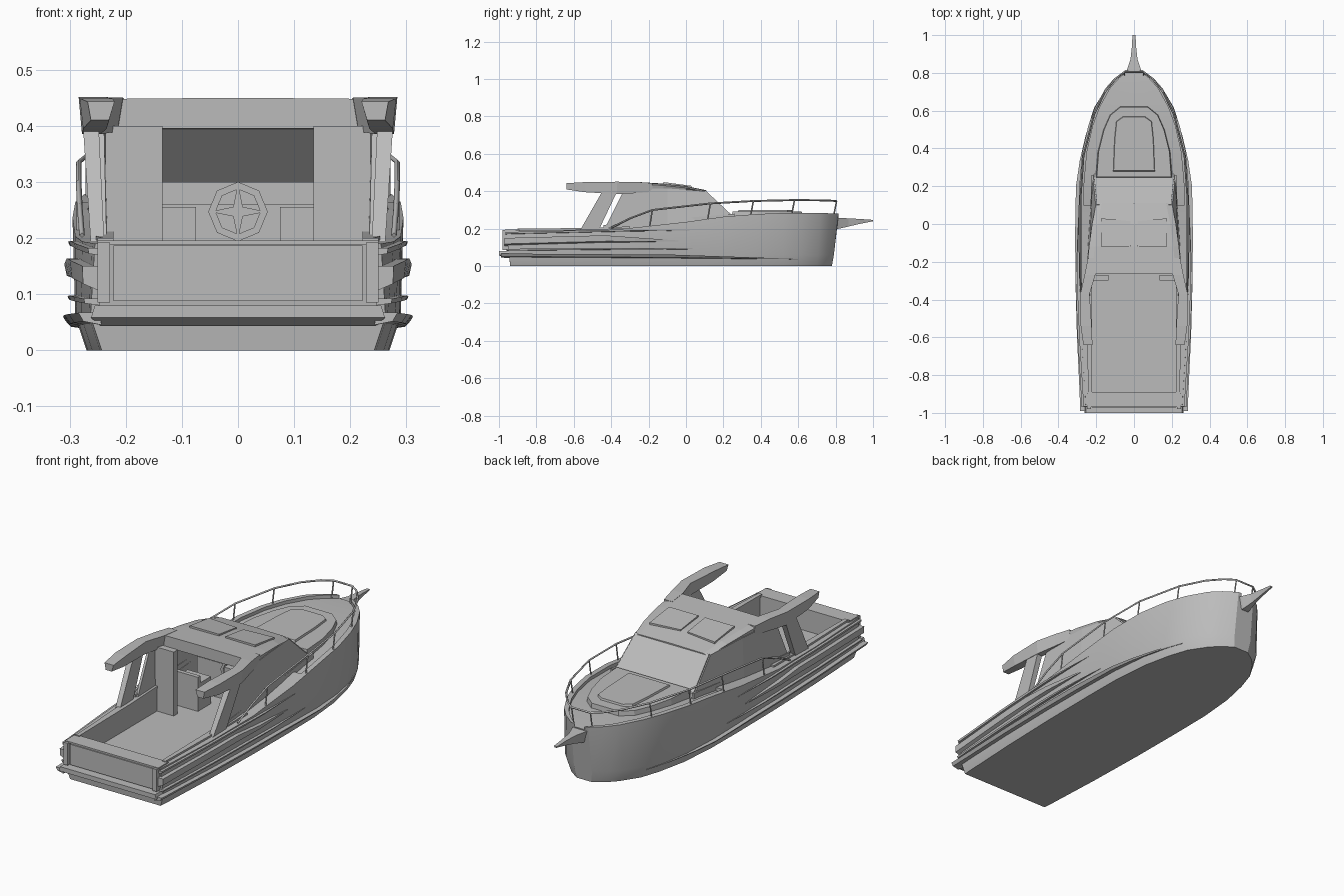
import bpy, bmesh, math
from mathutils import Vector

if "Cube" in bpy.data.objects:
    bpy.data.objects.remove(bpy.data.objects["Cube"])

grey = bpy.data.materials.new("light grey paint")
grey.use_nodes = True
GREY = (0.5, 0.5, 0.5, 1)
grey.diffuse_color = GREY
grey.node_tree.nodes["Principled BSDF"].inputs["Base Color"].default_value = GREY


def finish(name, bm, smooth=False):
    bmesh.ops.remove_doubles(bm, verts=bm.verts, dist=0.0003)
    bmesh.ops.recalc_face_normals(bm, faces=bm.faces)
    mesh = bpy.data.meshes.new(name)
    bm.to_mesh(mesh)
    bm.free()
    mesh.materials.append(grey)
    ob = bpy.data.objects.new(name, mesh)
    bpy.context.collection.objects.link(ob)
    if smooth:
        bpy.ops.object.select_all(action='DESELECT')
        ob.select_set(True)
        bpy.context.view_layer.objects.active = ob
        bpy.ops.object.shade_smooth_by_angle(angle=math.radians(25))
    return ob


def loft(name, rings, smooth=False):
    """Skin a row of closed rings and cap both ends."""
    bm = bmesh.new()
    rows = [[bm.verts.new(p) for p in ring] for ring in rings]
    n = len(rows[0])
    for a, b in zip(rows, rows[1:]):
        for i in range(n):
            j = (i + 1) % n
            bm.faces.new((a[i], a[j], b[j], b[i]))
    bm.faces.new(rows[0])
    bm.faces.new(rows[-1])
    return finish(name, bm, smooth)


def whole(half):
    """Complete a half ring that starts and ends on the centre line."""
    return half + [(-x, y, z) for x, y, z in reversed(half[1:-1])]


def sided(name, rings):
    for side, s in (("left", 1), ("right", -1)):
        loft(side + "_" + name, [[(s * x, y, z) for x, y, z in r] for r in rings])


def ring_box(x0, x1, y0, y1, z):
    return [(x0, y0, z), (x1, y0, z), (x1, y1, z), (x0, y1, z)]


def box(name, x0, x1, y0, y1, z0, z1, pair=False):
    rings = [ring_box(x0, x1, y0, y1, z) for z in (z0, z1)]
    if pair:
        sided(name, rings)
    else:
        loft(name, rings)


def slab(name, half, z0, z1, inset=0.0):
    """Raised symmetric deck panel with slightly sloping sides."""
    out = [(x, y) for x, y in half] + [(-x, y) for x, y in reversed(half)]
    k = 1 - inset
    cy = sum(p[1] for p in out) / len(out)
    loft(name, [[(x, y, z0) for x, y in out],
                [(x * k, cy + (y - cy) * k, z1) for x, y in out]])


# Hull stations: y, sheer half width, sheer height, bottom half width
LINES = [(-0.96, .255, .190, .243), (-0.6, .278, .194, .26), (-0.3, .290, .203, .268),
         (0.0, .295, .236, .27), (0.2, .290, .264, .268), (0.38, .274, .278, .252),
         (0.52, .242, .284, .222), (0.62, .205, .285, .19), (0.72, .15, .284, .135),
         (0.77, .105, .282, .095), (0.815, .045, .280, .04)]


def line(y):
    y = min(max(y, LINES[0][0]), LINES[-1][0])
    for a, b in zip(LINES, LINES[1:]):
        if y <= b[0]:
            t = (y - a[0]) / (b[0] - a[0])
            return [p + (q - p) * t for p, q in zip(a, b)][1:]


def hull_x(y, z):
    d, s, b = line(y)
    if z < .06:
        return b + .02 * z / .06
    return b + .02 + (d - b - .02) * (z - .06) / (s - .06)


def section(y, kind):
    d, s, b = line(y)
    inner, floor = {"solid": (.225, s), "well": (.225, .09),
                    "deck": (d - min(.025, d * .4), s - .016)}[kind]
    flare = .02 * min(1, b / .1)
    rake = .035 * max(0, (y - .6) / .215) - (.02 if y < -.9 else 0)
    return whole([(0, y - rake, 0), (b, y - rake, 0), (b + flare, y - rake * .7, .06),
                  (d, y, s), (inner, y, s), (inner, y, floor), (0, y, floor)])


# Hull with sunken cockpit and recessed foredeck
plan = [(-.96, "solid"), (-.89, "solid"), (-.89, "well"), (-.6, "well"), (-.3, "well"),
        (0, "well"), (.1, "well"), (.1, "deck"), (.2, "deck"), (.38, "deck"), (.52, "deck"),
        (.62, "deck"), (.72, "deck"), (.77, "deck"), (.815, "deck")]
loft("hull", [section(y, k) for y, k in plan], True)


# Rubbing strips along the topsides
def strip(name, y0, y1, za, zb, high, out):
    rings = []
    for i in range(13):
        t = i / 12
        y, z = y0 + (y1 - y0) * t, za + (zb - za) * t
        o = out * min(1, 3.5 * (1 - t) + .12)
        h = high * min(1, 2 * (1 - t) + .15)
        x0, x1 = hull_x(y, z), hull_x(y, z + h)
        rings.append([(x0 - .015, y, z), (x0 + o * .8, y, z + h * .3),
                      (x1 + o, y, z + h), (x1 - .015, y, z + h)])
    sided(name, rings)


strip("chine_strip", -.99, .6, .045, .035, .022, .022)
strip("spray_strip", -.96, .1, .08, .09, .012, .014)
strip("fender_strip", -.97, -.04, .105, .13, .045, .02)
strip("sheer_strip", -.965, .02, .168, .19, .014, .012)

# Stern: swim platform, transom panel, corner posts, coaming caps
loft("swim_platform", [ring_box(-.245, .245, -.97, -.9, .043),
                       ring_box(-.262, .262, -1, -.9, .058),
                       ring_box(-.255, .255, -1, -.9, .08)])
box("transom_panel", -.222, .222, -.972, -.93, .088, .187)
box("transom_cap", -.25, .25, -.968, -.89, .188, .196)
box("transom_post", .228, .25, -.98, -.94, .085, .192, True)
sided("coaming_cap", [ring_box(.222, .25, -.9, -.895, z) for z in (.19, .2)])
sided("cockpit_coaming", [[(.222, y, z), (x, y, z), (x, y, z + .012), (.222, y, z + .012)]
                          for y, x, z in ((-.9, .24, .188), (-.5, .255, .192), (-.3, .262, .2))])

# Foredeck trunk and hatch
slab("foredeck_trunk", [(.205, .24), (.195, .38), (.165, .5), (.13, .58), (.075, .625)],
     .24, .291, .04)
slab("foredeck_hatch", [(.112, .275), (.105, .45), (.095, .545), (.06, .57)], .285, .3, .04)

# Bow pulpit, tapering to a point
loft("bow_pulpit", [[(-w, y, zt), (w, y, zt), (w * .5, y, zb), (-w * .5, y, zb)]
                    for y, w, zt, zb in ((.77, .05, .26, .195), (.82, .036, .258, .2),
                                         (.87, .019, .255, .212), (.93, .012, .252, .226),
                                         (1.0, .008, .247, .24))])


# Cabin shell panels
def panel(name, quads, thick=.012):
    bm = bmesh.new()
    for q in quads:
        bm.faces.new([bm.verts.new(p) for p in q])
    ob = finish(name, bm)
    mod = ob.modifiers.new("thickness", 'SOLIDIFY')
    mod.thickness = thick
    mod.offset = 0


for side, s in (("left", 1), ("right", -1)):
    low = [(s * .213, .26, .25), (s * .237, -.1, .21), (s * .24, -.44, .19)]
    top = [(s * .197, .1, .4), (s * .228, -.1, .415), (s * .245, -.33, .41)]
    panel(side + "_cabin_side", [(low[i], low[i + 1], top[i + 1], top[i]) for i in (0, 1)])
    # Sill along the bottom of the side glass
    a, b = Vector(low[0]), Vector(low[2])
    up, out = Vector((0, 0, .03)), Vector((s * .006, 0, 0))
    panel(side + "_cabin_sill", [(a + out, b + out, b + up + out, a + up + out)], .01)

panel("windshield", [((-.213, .26, .25), (.213, .26, .25), (.197, .1, .4), (-.197, .1, .4))])

# Roof with a crowned, forward-sloping top
ROOF = [(.11, .2, .405, .394), (.0, .222, .428, .398), (-.12, .238, .441, .397),
        (-.265, .252, .45, .395)]
loft("roof", [whole([(0, y, zt), (w - .03, y, zt - .002), (w, y, zt - .01),
                     (w - .012, y, zb), (0, y, zb)]) for y, w, zt, zb in ROOF])
sided("skylight", [[(.018, -.12, z - .0), (.175, -.12, z), (.175, .03, z - .02), (.018, .015, z - .018)]
                   for z in (.435, .449)])

# Roof arms reaching aft and the raked struts that carry them
sided("roof_arm", [[(xi, y, zt), (xo, y, zt), (xo - .006, y, zb), (xi + .01, y, zb)]
                   for y, xi, xo, zt, zb in ((-.18, .2, .244, .444, .395), (-.27, .205, .262, .45, .39),
                                             (-.37, .235, .284, .451, .385), (-.54, .224, .282, .449, .395),
                                             (-.64, .22, .268, .443, .41))])
sided("roof_strut", [ring_box(.248, .276, -.45, -.37, .395),
                     ring_box(.238, .262, -.57, -.47, .185)])

# Cabin interior
box("cabin_bulkhead", .135, .236, -.3, -.27, .09, .4, True)
box("dashboard", -.205, .205, .03, .11, .09, .3)
box("helm_console", -.2, .2, -.03, .04, .09, .26)
box("seat", .075, .2, -.2, -.1, .09, .222, True)
box("seat_back", .075, .2, -.2, -.18, .22, .255, True)


# Steering wheel: eight-sided rim with a four-point star hub
def circle(y, radii, n=8):
    return [(r * math.cos(i * math.tau / n), y, .247 + r * math.sin(i * math.tau / n))
            for i in range(n) for r in [radii[i % len(radii)]]]


rim = [circle(-.06, [.053]), circle(-.045, [.053]), circle(-.045, [.04]),
       circle(-.06, [.04]), circle(-.06, [.053])]
bm = bmesh.new()
for a, b in zip(rim, rim[1:]):
    for i in range(8):
        j = (i + 1) % 8
        bm.faces.new([bm.verts.new(p) for p in (a[i], a[j], b[j], b[i])])
finish("wheel_rim", bm)
loft("wheel_spokes", [circle(y, [.05, .012]) for y in (-.058, -.048)])
loft("wheel_column", [circle(y, [.01]) for y in (-.055, -.02)])


# Guard rail with stanchions
def tube(name, paths, radius):
    cu = bpy.data.curves.new(name, 'CURVE')
    cu.dimensions = '3D'
    cu.bevel_depth = radius
    cu.bevel_resolution = 0
    cu.use_fill_caps = True
    for path in paths:
        sp = cu.splines.new('POLY')
        sp.points.add(len(path) - 1)
        for p, co in zip(sp.points, path):
            p.co = (*co, 1)
    cu.materials.append(grey)
    bpy.context.collection.objects.link(bpy.data.objects.new(name, cu))


RAIL = [(-.4, .205), (-.3, .255), (-.18, .3), (.13, .335), (.36, .348), (.58, .353),
        (.7, .352), (.77, .35), (.805, .348)]
half = [(line(y)[0] - .008, y, z) for y, z in RAIL]
flip = [(-x, y, z) for x, y, z in half]
tube("guard_rail", [half + flip[::-1]], .005)
posts = [[(x, y, z), (x, y - .015, line(y)[1] - .01)]
         for x, y, z in half[2:6] + half[-1:] + flip[2:6] + flip[-1:]]
tube("rail_stanchions", posts, .004)
